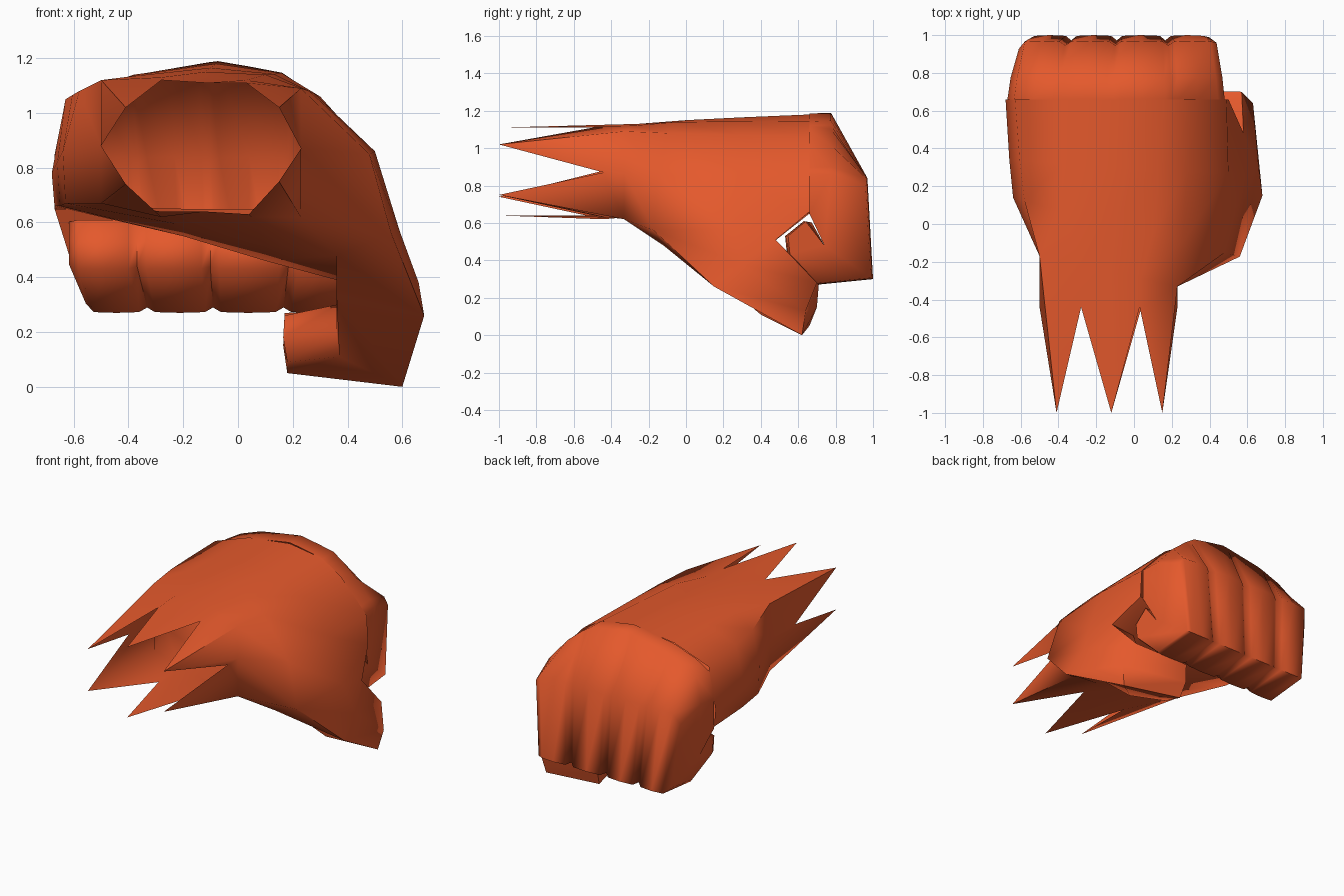
import bpy, bmesh, math

if "Cube" in bpy.data.objects:
    bpy.data.objects.remove(bpy.data.objects["Cube"])

mat = bpy.data.materials.new("red_orange")
mat.diffuse_color = (0.78, 0.10, 0.025, 1)
mat.use_nodes = True
mat.node_tree.nodes["Principled BSDF"].inputs["Base Color"].default_value = mat.diffuse_color


def skin(bm, sections, closed=True, caps=(False, False), skip=()):
    """Skin equal-length point loops; skip lists (section, side) faces left open."""
    rows = [[bm.verts.new(p) for p in s] for s in sections]
    n = len(rows[0])
    for r, (a, b) in enumerate(zip(rows, rows[1:])):
        for i in range(n if closed else n - 1):
            if (r, i) not in skip:
                j = (i + 1) % n
                bm.faces.new((a[i], a[j], b[j], b[i]))
    for use, row in zip(caps, (rows[0], rows[-1])):
        if use:
            bm.faces.new(row)


def finish(name, bm, angle=75):
    bmesh.ops.remove_doubles(bm, verts=bm.verts, dist=0.0005)
    bmesh.ops.recalc_face_normals(bm, faces=bm.faces)
    me = bpy.data.meshes.new(name)
    bm.to_mesh(me)
    bm.free()
    me.materials.append(mat)
    ob = bpy.data.objects.new(name, me)
    bpy.context.collection.objects.link(ob)
    bpy.ops.object.select_all(action='DESELECT')
    ob.select_set(True)
    bpy.context.view_layer.objects.active = ob
    bpy.ops.object.shade_smooth_by_angle(angle=math.radians(angle))


def ring(xz, y, skew=0.0):
    return [(x, y - skew * x, z) for x, z in xz]


def interp(table, x):
    for (x0, v0), (x1, v1) in zip(table, table[1:]):
        if x <= x1:
            return v0 + (v1 - v0) * (x - x0) / (x1 - x0)
    return table[-1][1]


# Hand back and palm with the open, jagged cuff (loops of 12, left over the top)
cuff = [(-.5, .88), (-.41, 1.02), (-.28, 1.12), (-.12, 1.11), (.03, 1.11), (.15, 1.02),
        (.23, .87), (.15, .75), (.04, .63), (-.12, .64), (-.28, .62), (-.41, .74)]
wrist = [(-.5, .88), (-.5, 1.12), (-.28, 1.13), (-.12, 1.13), (.03, 1.12), (.23, 1.09),
         (.23, .87), (.23, .62), (.05, .62), (-.12, .63), (-.28, .64), (-.5, .67)]
heel = [(-.64, .86), (-.58, 1.08), (-.38, 1.135), (-.12, 1.15), (.1, 1.14), (.26, 1.08),
        (.48, .85), (.56, .56), (.36, .48), (.1, .52), (-.2, .59), (-.63, .67)]
palm = [(-.68, .78), (-.63, 1.05), (-.38, 1.14), (-.08, 1.18), (.16, 1.145), (.3, 1.06),
        (.49, .85), (.5, .66), (.3, .65), (.1, .65), (-.2, .65), (-.67, .66)]
middle = [((a + c) / 2, (b + d) / 2) for (a, b), (c, d) in zip(heel, palm)]
middle[6:] = [(.5, .86), (.59, .57), (.36, .39), (.1, .46), (-.2, .55), (-.65, .66)]
jagged = [(x, -1.0 if i % 2 else -.44, z) for i, (x, z) in enumerate(cuff)]
h, m, p = ring(heel, -.027, .26), ring(middle, .3, .06), ring(palm, .66)
hand = bmesh.new()
skin(hand, [jagged, ring(wrist, -.28, .22), h, m, p], skip={(2, 7), (3, 7)})

# Thumb grows out of the gap left in the palm, then folds under the fingers
skin(hand, [
    [h[7], m[7], p[7], p[8], m[8], h[8]],
    [(.68, .15, .26), (.66, .3, .38), (.58, .48, .51), (.40, .47, .50), (.36, .3, .40), (.36, .14, .33)],
    [(.60, .62, .00), (.63, .64, .13), (.57, .70, .28), (.36, .52, .30), (.36, .44, .20), (.37, .40, .11)],
    [(.18, .66, .05), (.165, .70, .15), (.17, .71, .27), (.17, .53, .26), (.165, .50, .18), (.18, .52, .09)],
], caps=(False, True))
finish("hand_cuff_and_thumb", hand)

# Four curled fingers: a side profile (y, z, x scale) swept across x with grooves
curl = [(.97, .84, .91), (1.0, .30, .83), (.70, .27, .83), (.54, .43, .92),
        (.53, .53, .92), (.63, .61, .92), (.74, .48, .92), (.66, .65, 1.0)]
tops = [(-.68, .80), (-.63, 1.05), (-.38, 1.14), (-.08, 1.19), (.16, 1.15), (.3, 1.06), (.49, .85)]


def finger_section(x, shrink):
    top = interp(tops, x)
    pts = [(x, .66, top - .004), (x * .975, .775, top)]
    for i, (y, z, sx) in enumerate(curl):
        z = min(z, top - .06) if i == 0 else z
        k = shrink if i < 6 else 0
        pts.append((x * sx, y + (.8 - y) * k, z + (.55 - z) * k * .5))
    return pts


edges = [-.67, -.40, -.11, .2, .48]
stations = []
for a, b in zip(edges, edges[1:]):
    stations += [(a, .14), (a + .035, .02), ((a + b) / 2, 0), (b - .035, .02)]
stations[0] = (edges[0], .25)
stations.append((edges[-1], .06))
fingers = bmesh.new()
skin(fingers, [finger_section(x, s) for x, s in stations],
     closed=False, caps=(True, True))
finish("fingers", fingers)
